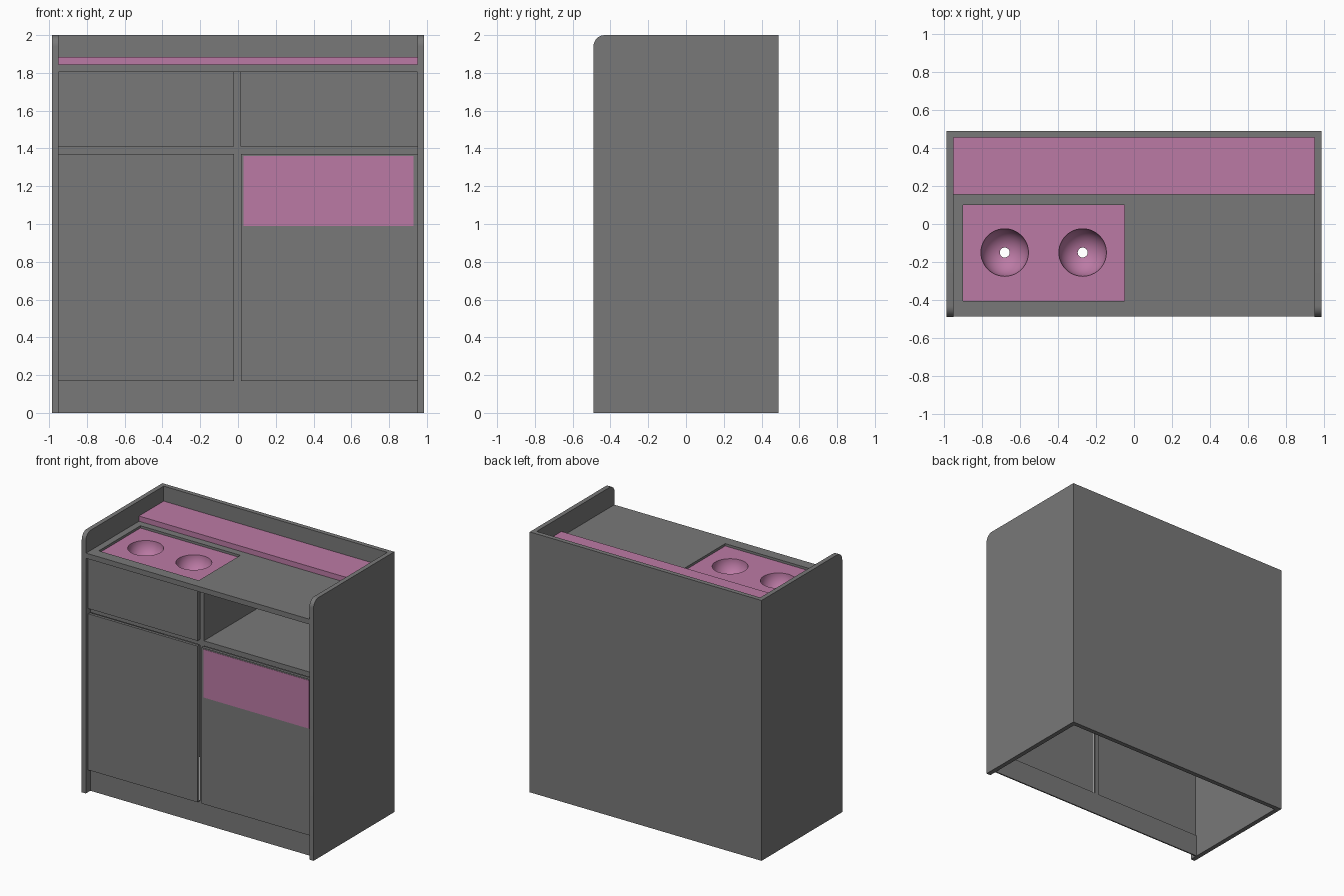
import bpy, bmesh, math
from mathutils import Vector

cube = bpy.data.objects.get("Cube")
if cube:
    bpy.data.objects.remove(cube, do_unlink=True)


def material(name, color):
    mat = bpy.data.materials.new(name)
    mat.use_nodes = True
    mat.diffuse_color = color
    mat.node_tree.nodes["Principled BSDF"].inputs["Base Color"].default_value = color
    return mat


GREY = material("grey board", (0.19, 0.19, 0.19, 1))
PINK = material("pink plastic", (0.5, 0.195, 0.375, 1))


def make_object(name, bm, mat):
    bmesh.ops.recalc_face_normals(bm, faces=bm.faces)
    mesh = bpy.data.meshes.new(name)
    bm.to_mesh(mesh)
    bm.free()
    mesh.materials.append(mat)
    obj = bpy.data.objects.new(name, mesh)
    bpy.context.collection.objects.link(obj)
    return obj


def box(name, x, y, z, mat=GREY):
    bm = bmesh.new()
    bmesh.ops.create_cube(bm, size=1)
    for v in bm.verts:
        v.co = [a + (b - a) * (c + 0.5) for (a, b), c in zip((x, y, z), v.co)]
    return make_object(name, bm, mat)


def activate(obj):
    bpy.ops.object.select_all(action="DESELECT")
    obj.select_set(True)
    bpy.context.view_layer.objects.active = obj


def cut(target, cutter):
    mod = target.modifiers.new("cut", "BOOLEAN")
    mod.operation = "DIFFERENCE"
    mod.solver = "EXACT"
    mod.object = cutter
    activate(target)
    bpy.ops.object.modifier_apply(modifier=mod.name)
    bpy.data.objects.remove(cutter, do_unlink=True)


W, D, H = 0.985, 0.49, 2.0        # half width, half depth, height
IN, BACK = 0.95, 0.455            # inner side and back faces
DECK, UNDER = 1.845, 1.805        # worktop top and underside
CARCASS, DOOR = -0.435, -0.462    # front planes of frame and doors
LEFT, RIGHT = (-IN, -0.02), (0.015, IN)
MID = (LEFT[1], RIGHT[0])
RAIL = (1.37, 1.41)
KICK = 0.17

# Outer shell: U-shaped footprint pulled up, front top corners rounded
bm = bmesh.new()
half = [(W, D), (W, -D), (IN, -D), (IN, BACK)]
outline = half + [(-x, y) for x, y in reversed(half)]
base = bm.faces.new([bm.verts.new((x, y, 0)) for x, y in outline])
top = bmesh.ops.extrude_face_region(bm, geom=[base])["geom"]
bmesh.ops.translate(bm, vec=Vector((0, 0, H)),
                    verts=[g for g in top if isinstance(g, bmesh.types.BMVert)])
corners = [e for e in bm.edges
           if all(v.co.y < -D + 0.001 and v.co.z > 1 for v in e.verts)]
bmesh.ops.bevel(bm, geom=corners, offset=0.06, segments=8, profile=0.5, affect="EDGES")
shell = make_object("side_and_back_panels", bm, GREY)

# Frame behind the doors
box("kick_board", (-IN, IN), (CARCASS, CARCASS + 0.01), (0, KICK))
box("front_stile", MID, (CARCASS, CARCASS + 0.01), (KICK, RAIL[0]))
box("left_rail", (-IN, MID[0]), (CARCASS, CARCASS + 0.01), RAIL)
box("compartment_wall", MID, (CARCASS, BACK), (RAIL[0], UNDER))
box("compartment_floor", RIGHT, (CARCASS, BACK), RAIL)

# Drawer front and doors
front = (DOOR, CARCASS - 0.005)
box("left_drawer_front", LEFT, front, (RAIL[1], UNDER))
box("left_door", LEFT, front, (KICK, RAIL[0]))
box("right_door", RIGHT, front, (KICK, RAIL[0]))
box("right_door_panel", (0.03, 0.93), (DOOR - 0.002, DOOR), (0.99, 1.36), PINK)

# Worktop with an opening for the tray, and the rear ledge
tray_x, tray_y, tray_top = (-0.9, -0.05), (-0.405, 0.1), DECK - 0.018
worktop = box("worktop", (-IN, IN), (-D + 0.003, BACK), (UNDER, DECK))
cut(worktop, box("tray_cutter", tray_x, tray_y, (UNDER - 0.1, DECK + 0.1)))
box("rear_ledge", (-IN, IN), (0.155, BACK), (DECK, DECK + 0.04), PINK)

# Tray with two round bowls, each with a drain hole
tray = box("bowl_tray", tray_x, tray_y, (UNDER, tray_top), PINK)
R, DRAIN = 0.125, 0.026
for side, x in (("left", -0.27), ("right", -0.68)):
    centre = Vector((x, -0.15, tray_top))
    bm = bmesh.new()
    bmesh.ops.create_cone(bm, cap_ends=True, segments=48, radius1=R, radius2=R, depth=0.2)
    bmesh.ops.translate(bm, vec=centre, verts=bm.verts)
    cut(tray, make_object("bowl_cutter", bm, PINK))

    # Bowl shell: quarter arc turned around the vertical axis
    bm = bmesh.new()
    start = math.asin(DRAIN / R)
    angles = [start + (math.pi / 2 - start) * i / 12 for i in range(13)]
    arc = [bm.verts.new((R * math.sin(a), 0, -R * math.cos(a))) for a in angles]
    edges = [bm.edges.new(pair) for pair in zip(arc, arc[1:])]
    bmesh.ops.spin(bm, geom=arc + edges, cent=(0, 0, 0), axis=(0, 0, 1),
                   angle=2 * math.pi, steps=48)
    bmesh.ops.remove_doubles(bm, verts=bm.verts, dist=0.0005)
    bmesh.ops.translate(bm, vec=centre, verts=bm.verts)
    bowl = make_object(side + "_bowl", bm, PINK)
    bowl.data.flip_normals() if bowl.data.polygons[0].normal.z < 0 else None
    activate(bowl)
    bpy.ops.object.shade_smooth_by_angle()

activate(shell)
bpy.ops.object.shade_smooth_by_angle()
